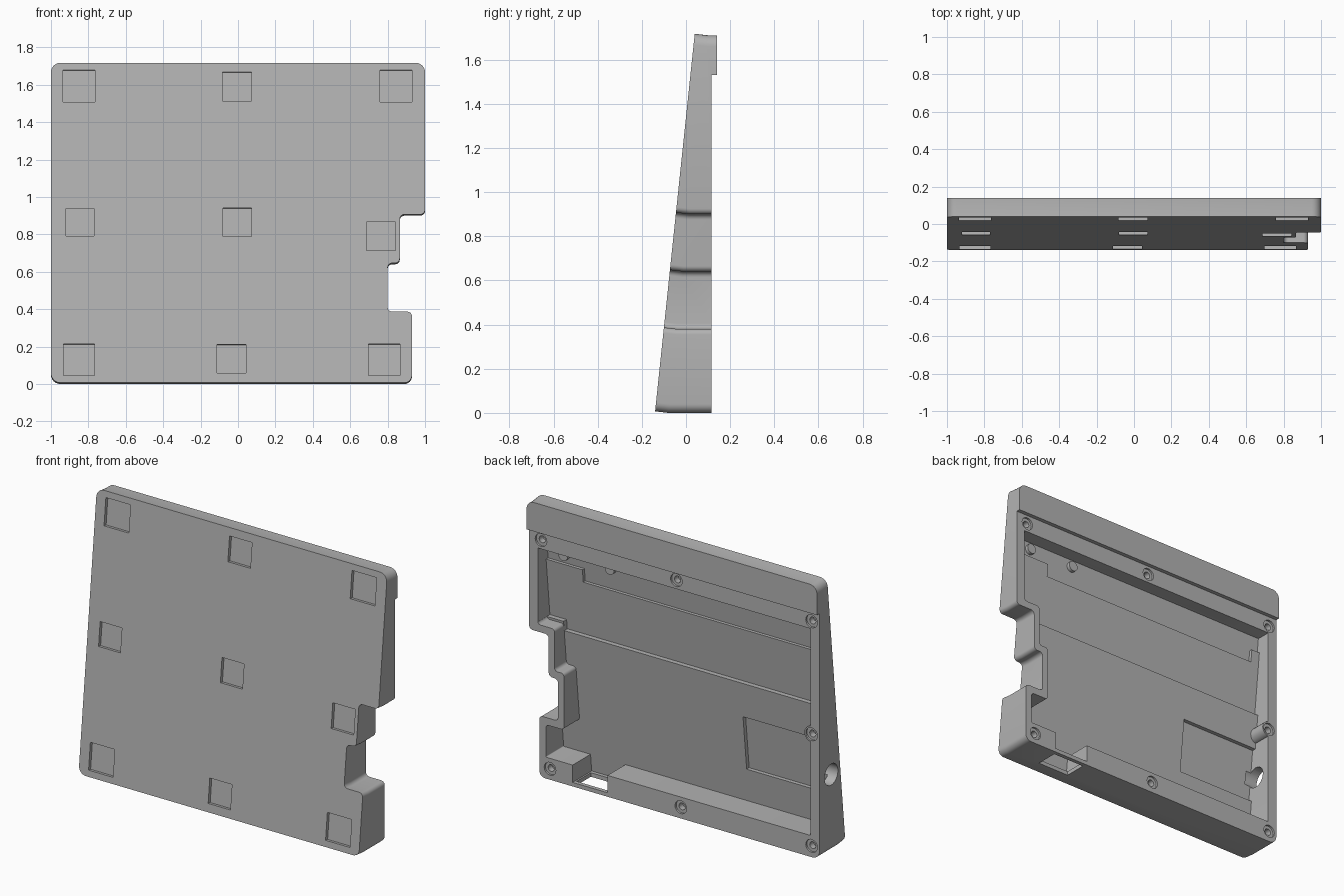
import bpy
import bmesh
from math import sin, cos, pi
from mathutils import Vector, Matrix

cube = bpy.data.objects.get("Cube")
if cube:
    bpy.data.objects.remove(cube, do_unlink=True)

grey = bpy.data.materials.new("plain grey")
grey.use_nodes = True
grey.diffuse_color = (0.45, 0.45, 0.45, 1)
grey.node_tree.nodes["Principled BSDF"].inputs["Base Color"].default_value = grey.diffuse_color

BACK = 0.115          # rear rim plane
SLOPE = 0.105         # lean of the front plate


def front(z):
    return -0.14 + SLOPE * z


def make(name, bm):
    bmesh.ops.recalc_face_normals(bm, faces=bm.faces)
    mesh = bpy.data.meshes.new(name)
    bm.to_mesh(mesh)
    bm.free()
    mesh.materials.append(grey)
    obj = bpy.data.objects.new(name, mesh)
    bpy.context.collection.objects.link(obj)
    return obj


def rounded(corners, steps=6):
    """Fillet a right-angled outline of (x, z, radius) corners."""
    points = []
    for i, (x, z, r) in enumerate(corners):
        p = Vector((x, z))
        u = (Vector(corners[i - 1][:2]) - p).normalized()
        v = (Vector(corners[(i + 1) % len(corners)][:2]) - p).normalized()
        c = p + (u + v) * r
        for k in range(steps + 1):
            a = k / steps * pi / 2
            points.append(c - v * r * cos(a) - u * r * sin(a))
    return points


def loft(name, rings):
    """Join matching rings of points and close both ends."""
    bm = bmesh.new()
    loops = [[bm.verts.new(p) for p in ring] for ring in rings]
    for a, b in zip(loops, loops[1:]):
        for i in range(len(a)):
            j = (i + 1) % len(a)
            bm.faces.new((a[i], a[j], b[j], b[i]))
    bm.faces.new(loops[0])
    bm.faces.new(loops[-1])
    return make(name, bm)


def hollow(name, outline, skin):
    """Prism open to the back, its floor parallel to the front plate."""
    return loft(name, [[(x, front(z) + skin, z) for x, z in outline],
                       [(x, 0.3, z) for x, z in outline]])


def rect(x0, x1, z0, z1):
    return [(x0, z0), (x1, z0), (x1, z1), (x0, z1)]


def box(name, low, high, turn=Matrix()):
    low, high = Vector(low), Vector(high)
    bm = bmesh.new()
    bmesh.ops.create_cube(bm, size=1)
    bmesh.ops.scale(bm, vec=high - low, verts=bm.verts)
    bmesh.ops.transform(bm, matrix=Matrix.Translation((low + high) / 2) @ turn, verts=bm.verts)
    return make(name, bm)


def rod(name, start, end, radius):
    start, end = Vector(start), Vector(end)
    axis = end - start
    bm = bmesh.new()
    bmesh.ops.create_cone(bm, cap_ends=True, segments=24, radius1=radius, radius2=radius, depth=axis.length)
    place = Matrix.Translation((start + end) / 2) @ axis.to_track_quat('Z', 'Y').to_matrix().to_4x4()
    bmesh.ops.transform(bm, matrix=place, verts=bm.verts)
    return make(name, bm)


def combine(target, tool, operation='DIFFERENCE'):
    mod = target.modifiers.new("shape", 'BOOLEAN')
    mod.operation = operation
    mod.solver = 'EXACT'
    mod.object = tool
    bpy.context.view_layer.objects.active = target
    bpy.ops.object.modifier_apply(modifier=mod.name)
    bpy.data.objects.remove(tool, do_unlink=True)


# Wedge body with the stepped side
outline = rounded([
    (-1, 0, .05), (.93, 0, .04), (.93, .38, .025), (.8, .38, .025),
    (.8, .64, .025), (.865, .64, .025), (.865, .9, .025), (1, .9, .025),
    (1, 1.71, .05), (-1, 1.71, .05)])
case = loft("wedge_case", [
    [(x, front(z), z + .007) for x, z in outline],
    [(x, front(z) + .06, z) for x, z in outline],
    [(x, .14, z) for x, z in outline]])

# Main cavity follows the stepped side; upper floors are deeper
main = rounded([
    (-.938, .133, .005), (.885, .133, .005), (.885, .335, .02), (.76, .335, .02),
    (.76, .685, .02), (.825, .685, .02), (.825, .945, .02), (.94, .945, .02),
    (.94, 1.42, .005), (-.938, 1.42, .005)])
combine(case, hollow("main_cavity", main, .065))
upper = [(-.938, .9), (.825, .9), (.825, .96), (.94, .96), (.94, 1.42), (-.938, 1.42)]
combine(case, hollow("upper_floor", upper, .035))
combine(case, hollow("top_channel", rect(-.938, .94, 1.32, 1.42), .015))
combine(case, hollow("long_slot", rect(-.88, .69, 1.24, 1.33), .015))
combine(case, hollow("side_pocket", rect(-.938, -.39, .34, .68), .04))

# Bottom rim: corner block, notch and opening
combine(case, hollow("rim_notch", rect(.46, .7, .025, .15), .065))
combine(case, box("bottom_opening", (.47, -.05, -.1), (.69, .09, .06)))

# Screw posts, trimmed flush with the rim below the rear lip
screws = [(-.945, 1.468), (-.014, 1.475), (.918, 1.475), (-.945, .765),
          (-.945, .07), (-.045, .07), (.856, .068)]
for x, z in screws:
    combine(case, rod("post", (x, front(z) + .03, z), (x, .13, z), .05), 'UNION')
combine(case, box("lip_trim", (-2, BACK, -1), (2, 1, 1.53)))
for x, z in screws:
    combine(case, rod("counterbore", (x, BACK - .012, z), (x, .2, z), .04))
    combine(case, rod("screw_hole", (x, BACK - .05, z), (x, .2, z), .021))

# Round cable hole in the side
combine(case, rod("cable_hole", (-1.1, 0, .485), (-.9, 0, .485), .066))

# Small pegs in the top channel
for x in (.82, .5):
    y = front(1.375)
    combine(case, rod("peg", (x, y + .008, 1.375), (x, y + .035, 1.375), .032), 'UNION')

# Square foot recesses in the front plate
feet = [(-.85, 1.593, .17), (-.005, 1.59, .155), (.845, 1.593, .17),
        (-.845, .865, .15), (-.005, .865, .152), (.765, .79, .155),
        (-.85, .13, .168), (-.035, .135, .153), (.782, .13, .168)]
lean = Matrix.Rotation(-SLOPE, 4, 'X')
for x, z, size in feet:
    h = size / 2
    y = front(z)
    combine(case, box("foot_recess", (x - h, y - .02, z - h), (x + h, y + .02, z + h), lean))

bpy.ops.object.select_all(action='DESELECT')
case.select_set(True)
bpy.context.view_layer.objects.active = case
bpy.ops.object.shade_smooth_by_angle(angle=pi / 6)
